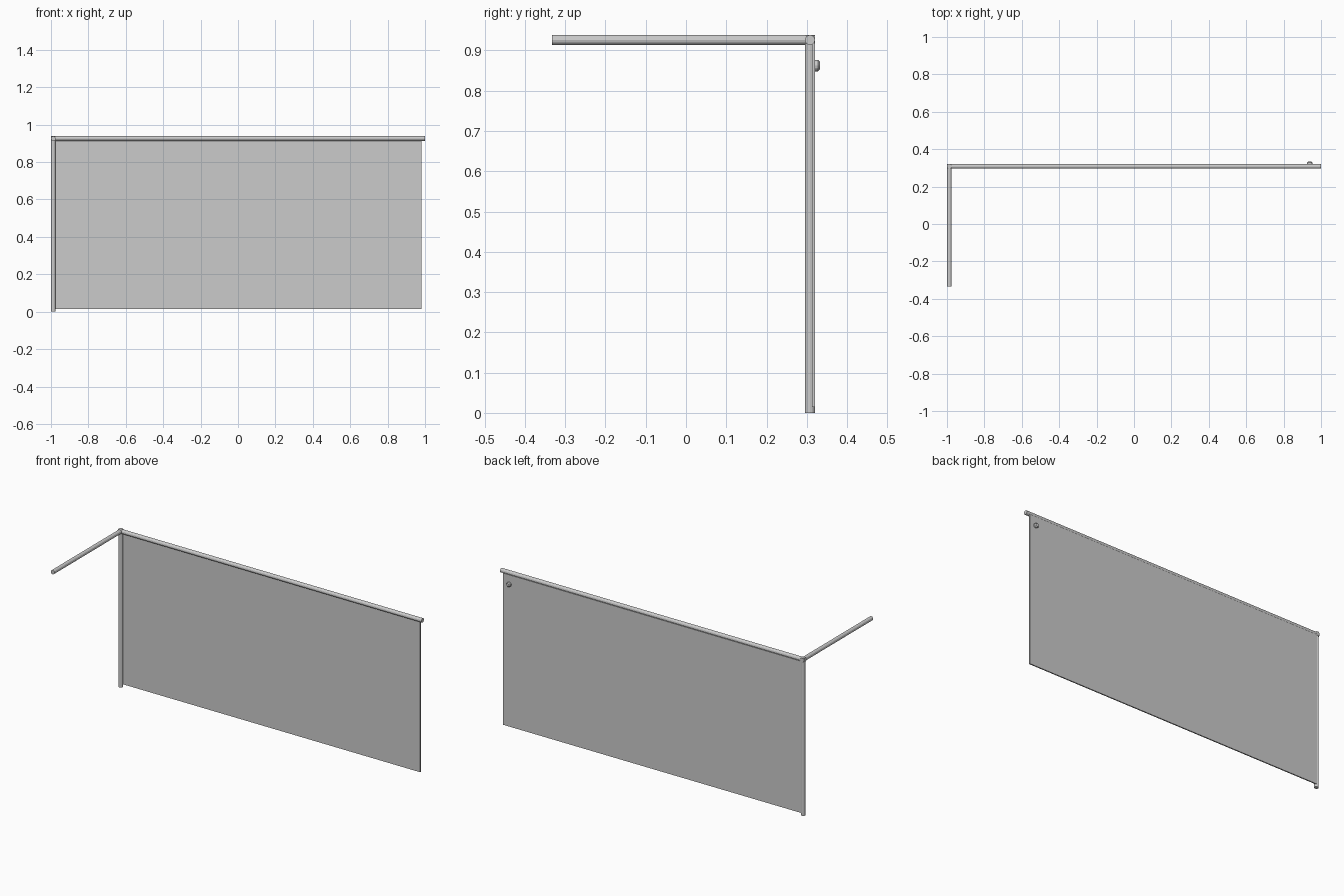
import bpy
from mathutils import Vector

cube = bpy.data.objects.get("Cube")
if cube:
    bpy.data.objects.remove(cube, do_unlink=True)

SIDES = 12
R = 0.0125                      # rail radius
CX, CY, CZ = -0.9875, 0.308, 0.926   # corner where the rails meet


def material(name, rgb):
    m = bpy.data.materials.new(name)
    m.use_nodes = True
    m.diffuse_color = (*rgb, 1)
    m.node_tree.nodes["Principled BSDF"].inputs["Base Color"].default_value = (*rgb, 1)
    return m


grey = material("light grey", (0.6, 0.6, 0.6))


def rod(name, start, end, r1=R, r2=R, sides=SIDES):
    a, b = Vector(start), Vector(end)
    d = b - a
    bpy.ops.mesh.primitive_cone_add(
        vertices=sides, radius1=r1, radius2=r2, depth=d.length,
        location=(a + b) / 2, rotation=d.to_track_quat('Z', 'Y').to_euler())
    ob = bpy.context.object
    ob.name = name
    ob.data.materials.append(grey)
    return ob


def box(name, low, high):
    a, b = Vector(low), Vector(high)
    bpy.ops.mesh.primitive_cube_add(size=1, location=(a + b) / 2)
    ob = bpy.context.object
    ob.name = name
    ob.scale = b - a
    bpy.ops.object.transform_apply(location=False, rotation=False, scale=True)
    ob.data.materials.append(grey)
    return ob


# Frame: top rail, side arm and corner post
rod("top_rail", (CX - R, CY, CZ), (1, CY, CZ))
rod("side_arm", (CX, -0.333, CZ), (CX, CY + R, CZ))
rod("corner_post", (CX, CY, 0), (CX, CY, CZ + R))

# Thin screen panel hung behind the rail
box("panel", (-0.98, 0.313, 0.015), (0.98, 0.32, 0.918))

# Door knob: short neck with a chamfered head
KX, KZ = 0.94, 0.862
rod("knob_neck", (KX, 0.318, KZ), (KX, 0.328, KZ), 0.014, 0.014, 16)
rod("knob_head", (KX, 0.328, KZ), (KX, 0.333, KZ), 0.014, 0.009, 16)
